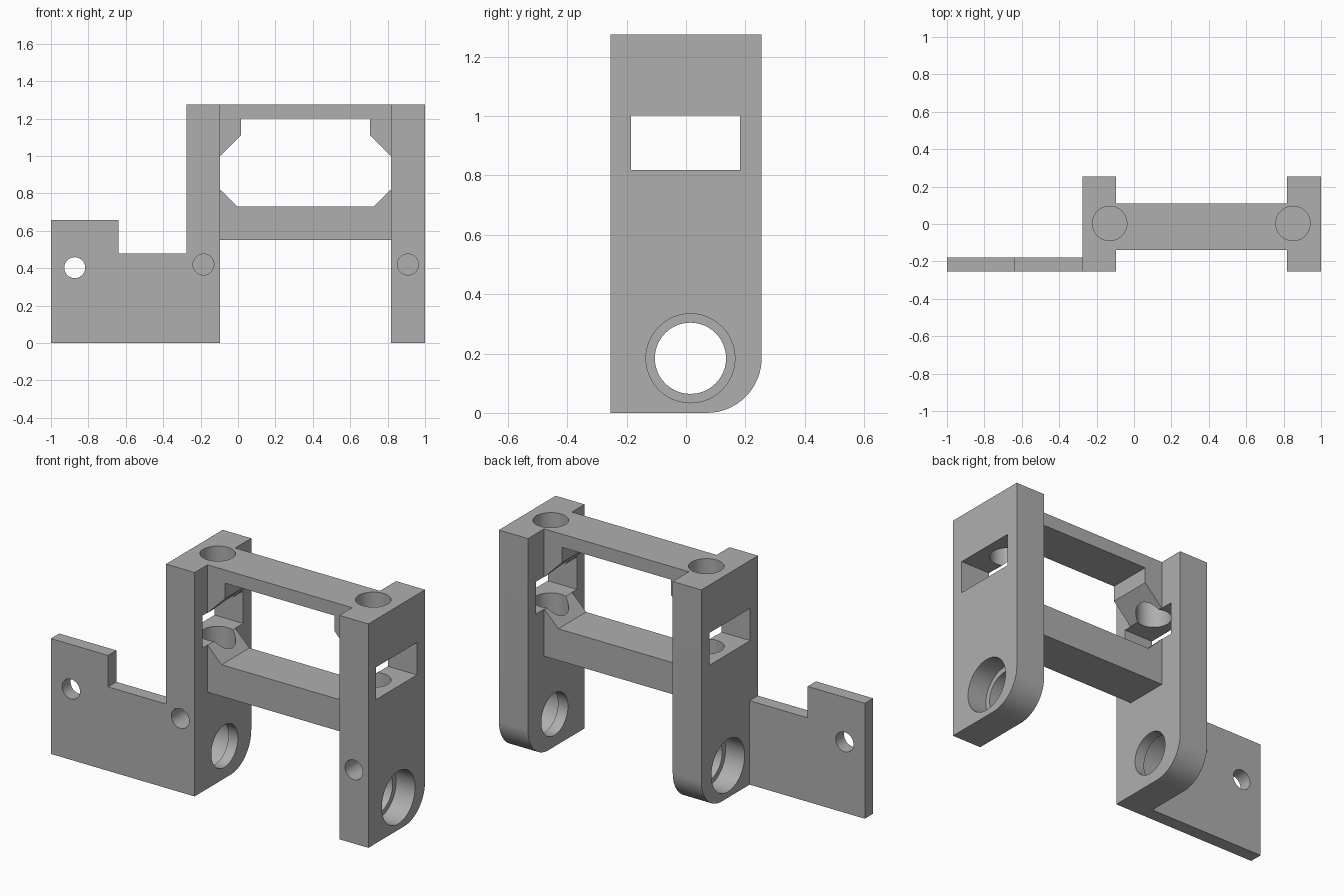
import bpy
import bmesh
import math
from mathutils import Vector

if "Cube" in bpy.data.objects:
    bpy.data.objects.remove(bpy.data.objects["Cube"], do_unlink=True)

grey = bpy.data.materials.new("plain grey")
grey.use_nodes = True
grey.diffuse_color = (0.43, 0.43, 0.43, 1)
grey.node_tree.nodes["Principled BSDF"].inputs["Base Color"].default_value = grey.diffuse_color


def prism(name, outline, axis, lo, hi):
    """Extrude a 2D outline along an axis; outline uses the other two axes in xyz order."""
    bm = bmesh.new()

    def place(a, b, c):
        p = [a, b]
        p.insert("xyz".index(axis), c)
        return Vector(p)

    face = bm.faces.new([bm.verts.new(place(a, b, lo)) for a, b in outline])
    side = bmesh.ops.extrude_face_region(bm, geom=[face])["geom"]
    shift = place(0, 0, hi - lo)
    bmesh.ops.translate(bm, vec=shift, verts=[v for v in side if isinstance(v, bmesh.types.BMVert)])
    bmesh.ops.recalc_face_normals(bm, faces=bm.faces)
    mesh = bpy.data.meshes.new(name)
    bm.to_mesh(mesh)
    bm.free()
    mesh.materials.append(grey)
    obj = bpy.data.objects.new(name, mesh)
    bpy.context.collection.objects.link(obj)
    return obj


def arc(a, b, r, start=0, end=360, n=48):
    steps = n if end - start == 360 else n + 1
    angles = [math.radians(start + (end - start) * i / n) for i in range(steps)]
    return [(a + r * math.cos(t), b + r * math.sin(t)) for t in angles]


def rect(a0, b0, a1, b1):
    return [(a0, b0), (a1, b0), (a1, b1), (a0, b1)]


def combine(target, tool, operation):
    mod = target.modifiers.new(operation, "BOOLEAN")
    mod.operation = operation
    mod.solver = "EXACT"
    mod.object = tool
    bpy.context.view_layer.objects.active = target
    bpy.ops.object.modifier_apply(modifier=mod.name)
    bpy.data.objects.remove(tool, do_unlink=True)


LEFT = (-0.275, -0.095)
RIGHT = (0.817, 1.0)
FRONT, BACK, TOP = -0.255, 0.255, 1.275

# Two upright posts with a rounded lower back corner
post = [(BACK, TOP), (FRONT, TOP), (FRONT, 0)] + arc(0.07, 0.185, 0.185, -90, 0, 16)
bracket = prism("bracket", post, "x", *LEFT)
combine(bracket, prism("post", post, "x", *RIGHT), "UNION")

# Crossbars with corner gussets: a panel with a chamfered opening
panel = prism("crossbar_panel", rect(-0.185, 0.55, 0.907, TOP), "y", -0.14, 0.11)
opening = [(LEFT[1], 0.82), (-0.005, 0.73), (0.727, 0.73), (RIGHT[0], 0.82),
           (RIGHT[0], 1.0), (0.705, 1.112), (0.705, 1.2),
           (0.017, 1.2), (0.017, 1.112), (LEFT[1], 1.0)]
combine(panel, prism("opening", opening, "y", -0.4, 0.4), "DIFFERENCE")
combine(bracket, panel, "UNION")

# Stepped mounting plate
plate = [(-1, 0), (-0.185, 0), (-0.185, 0.478), (-0.64, 0.478), (-0.64, 0.657), (-1, 0.657)]
combine(bracket, prism("mounting_plate", plate, "y", FRONT, -0.18), "UNION")
cuts = [prism("plate_hole", arc(-0.873, 0.403, 0.056), "y", -0.4, 0)]

# Windows, bearing bores, screw holes and vertical sockets in each post
for (lo, hi), out, socket_x in ((LEFT, -1, -0.13), (RIGHT, 1, 0.85)):
    mid = (lo + hi) / 2
    cuts.append(prism("window", rect(-0.185, 0.818, 0.182, 1.002), "x", lo - 0.02, hi + 0.02))
    cuts.append(prism("bore", arc(0.015, 0.184, 0.12), "x", lo - 0.02, hi + 0.02))
    step = (lo - 0.05, lo + 0.12) if out < 0 else (hi - 0.12, hi + 0.05)
    cuts.append(prism("counterbore", arc(0.015, 0.184, 0.15), "x", *step))
    cuts.append(prism("screw_hole", arc(mid, 0.42, 0.056), "y", -0.4, 0.0))
    cuts.append(prism("socket", arc(socket_x, 0.003, 0.092), "z", 0.64, 1.4))
for cutter in cuts:
    combine(bracket, cutter, "DIFFERENCE")

bpy.ops.object.select_all(action="DESELECT")
bracket.select_set(True)
bpy.context.view_layer.objects.active = bracket
bpy.ops.object.shade_smooth_by_angle(angle=math.radians(30))
